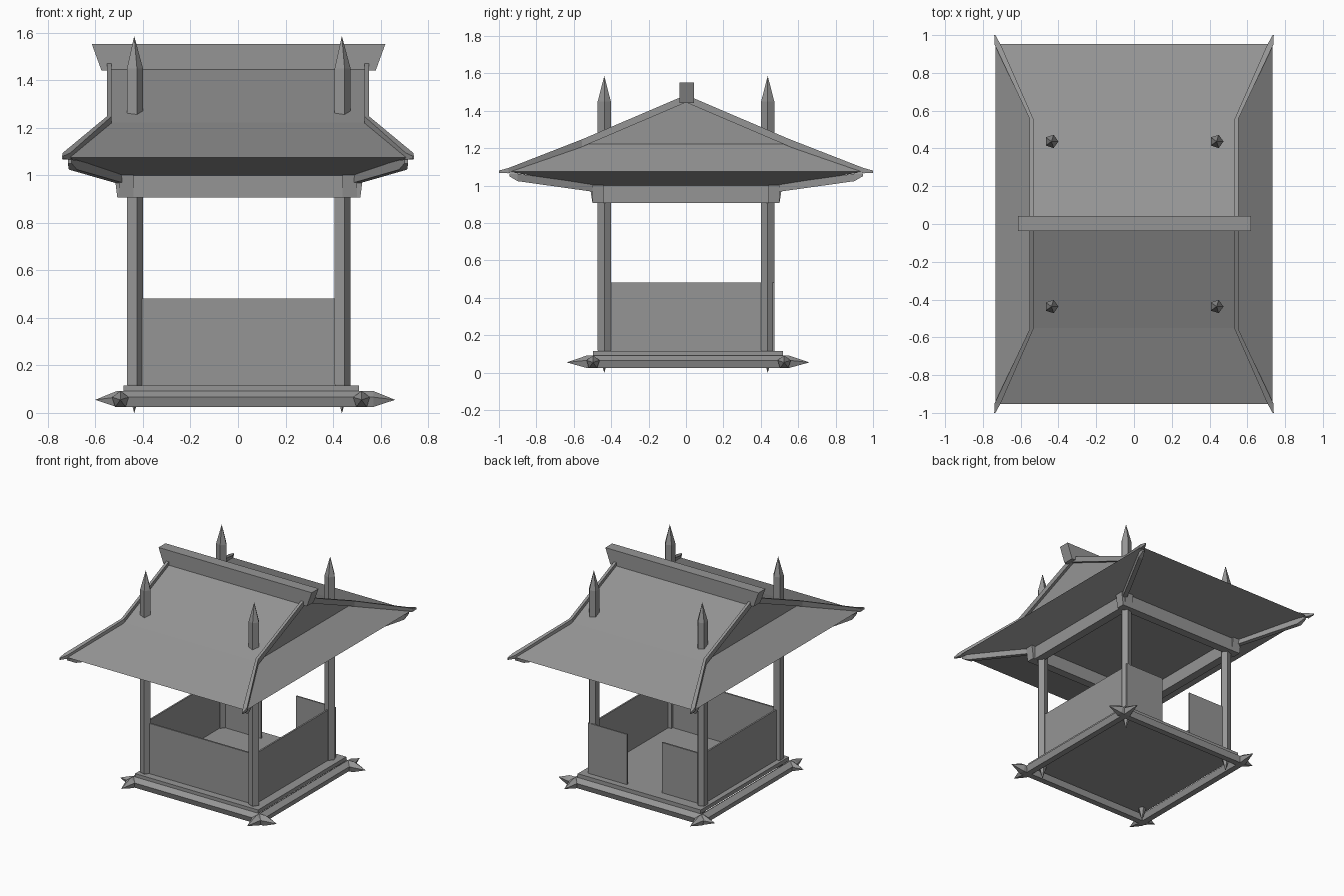
import bpy, bmesh, math
from mathutils import Vector

cube = bpy.data.objects.get("Cube")
if cube:
    bpy.data.objects.remove(cube)

GREY = (0.3, 0.3, 0.3, 1)
grey = bpy.data.materials.new("plain grey")
grey.use_nodes = True
grey.diffuse_color = GREY
grey.node_tree.nodes["Principled BSDF"].inputs["Base Color"].default_value = GREY


def make(name, bm):
    bmesh.ops.recalc_face_normals(bm, faces=bm.faces)
    mesh = bpy.data.meshes.new(name)
    bm.to_mesh(mesh)
    bm.free()
    mesh.materials.append(grey)
    obj = bpy.data.objects.new(name, mesh)
    bpy.context.collection.objects.link(obj)
    return obj


def loft(name, rings):
    """Skin a list of equal point loops and cap both ends."""
    bm = bmesh.new()
    loops = [[bm.verts.new(p) for p in ring] for ring in rings]
    n = len(loops[0])
    for a, b in zip(loops, loops[1:]):
        for i in range(n):
            j = (i + 1) % n
            bm.faces.new((a[i], a[j], b[j], b[i]))
    bm.faces.new(loops[0])
    bm.faces.new(loops[-1])
    return make(name, bm)


def rect(x0, x1, y0, y1, z):
    return [(x0, y0, z), (x1, y0, z), (x1, y1, z), (x0, y1, z)]


def box(name, x, y, z):
    return loft(name, [rect(*x, *y, h) for h in z])


def spiked_log(name, base, axis, first, stations, radius=0.037):
    """Five-sided log with pointed ends; stations are tip, shoulder, shoulder, tip."""
    axis, first = Vector(axis), Vector(first)
    second = axis.cross(first)
    rings = []
    for s, r in zip(stations, (0.0005, radius, radius, 0.0005)):
        centre = Vector(base) + axis * s
        rings.append([centre + r * (first * math.cos(a) + second * math.sin(a))
                      for a in (math.tau * k / 5 for k in range(5))])
    return loft(name, rings)


def strip(name, path, sx, sy):
    """Rectangular timber along (x, y, z, half width, half height) points."""
    rings = []
    for x, y, z, w, h in path:
        rings.append([(sx * (x + a * w), sy * y, z + b * h)
                      for a, b in ((-1, -1), (1, -1), (1, 1), (-1, 1))])
    return loft(name, rings)


# Ground frame of crossing spiked logs
for side, y in (("front", -0.497), ("back", 0.525)):
    spiked_log(f"{side}_base_log", (0, y, 0.055), (1, 0, 0), (0, 0, 1),
               (-0.6, -0.51, 0.57, 0.66))
for side, x in (("right", -0.495), ("left", 0.52)):
    spiked_log(f"{side}_base_log", (x, 0, 0.055), (0, 1, 0), (0, 0, 1),
               (-0.636, -0.53, 0.55, 0.658))

# Floor
box("floor", (-0.481, 0.51), (-0.497, 0.518), (0.088, 0.116))

# Corner posts running up through the roof
POST = 0.437
for sx, xname in ((-1, "right"), (1, "left")):
    for sy, yname in ((-1, "front"), (1, "back")):
        spiked_log(f"{yname}_{xname}_post", (sx * POST, sy * POST, 0),
                   (0, 0, 1), (1, 0, 0), (0, 0.12, 1.45, 1.585))

# Low walls, with an entrance at the back
WALL = (0.1, 0.482)
T = 0.006
box("front_wall", (-POST, POST), (-POST - T, -POST + T), WALL)
for side, s in (("right", -1), ("left", 1)):
    box(f"{side}_wall", (s * POST - T, s * POST + T), (-POST, POST), WALL)
box("back_left_wall", (0.145, 0.46), (0.463, 0.473), WALL)
box("back_right_wall", (-POST, -0.115), (POST - T, POST + T), WALL)

# Beams on top of the posts, with flared ends
for side, s in (("front", -1), ("back", 1)):
    y0, y1 = sorted((s * 0.44, s * 0.5))
    loft(f"{side}_beam", [rect(-0.508, 0.515, y0, y1, 0.906),
                          rect(-0.52, 0.527, y0, y1, 1.003)])
for side, s in (("right", -1), ("left", 1)):
    x0, x1 = sorted((s * 0.44, s * 0.5))
    loft(f"{side}_beam", [rect(x0, x1, -0.5, 0.5, 0.907),
                          rect(x0, x1, -0.515, 0.515, 1.002)])

# Roof: soffit, eaves, hipped skirt and gabled top
bm = bmesh.new()


def ring(x, y, z):
    return [bm.verts.new(p) for p in rect(-x, x, -y, y, z)]


soffit = ring(0.5, 0.5, 1.0)
eave = ring(0.732, 0.953, 1.075)
hip = ring(0.532, 0.55, 1.222)
for a, b in ((soffit, eave), (eave, hip)):
    for i in range(4):
        j = (i + 1) % 4
        bm.faces.new((a[i], a[j], b[j], b[i]))
bm.faces.new(soffit)
ridge = [bm.verts.new((x, 0, 1.46)) for x in (-0.532, 0.532)]
bm.faces.new((hip[0], hip[1], ridge[1], ridge[0]))
bm.faces.new((hip[2], hip[3], ridge[0], ridge[1]))
bm.faces.new((hip[1], hip[2], ridge[1]))
bm.faces.new((hip[3], hip[0], ridge[0]))
make("roof", bm)

# Edge boards along gables and hips, and the rafters below the corners
EDGE = [(0.542, 0, 1.465, 0.01, 0.02), (0.542, 0.555, 1.228, 0.01, 0.02),
        (0.722, 0.95, 1.08, 0.016, 0.014), (0.737, 1.0, 1.075, 0.003, 0.006)]
RAFTER = [(0.49, 0.48, 0.985, 0.017, 0.02), (0.695, 0.9, 1.044, 0.017, 0.02),
          (0.708, 0.945, 1.058, 0.008, 0.008)]
for sx, xname in ((-1, "right"), (1, "left")):
    for sy, yname in ((-1, "front"), (1, "back")):
        strip(f"{yname}_{xname}_edge_board", EDGE, sx, sy)
        strip(f"{yname}_{xname}_rafter", RAFTER, sx, sy)

# Ridge beam with flared ends
loft("ridge_beam", [rect(-0.575, 0.58, -0.036, 0.043, 1.442),
                    rect(-0.615, 0.62, -0.036, 0.043, 1.552)])
